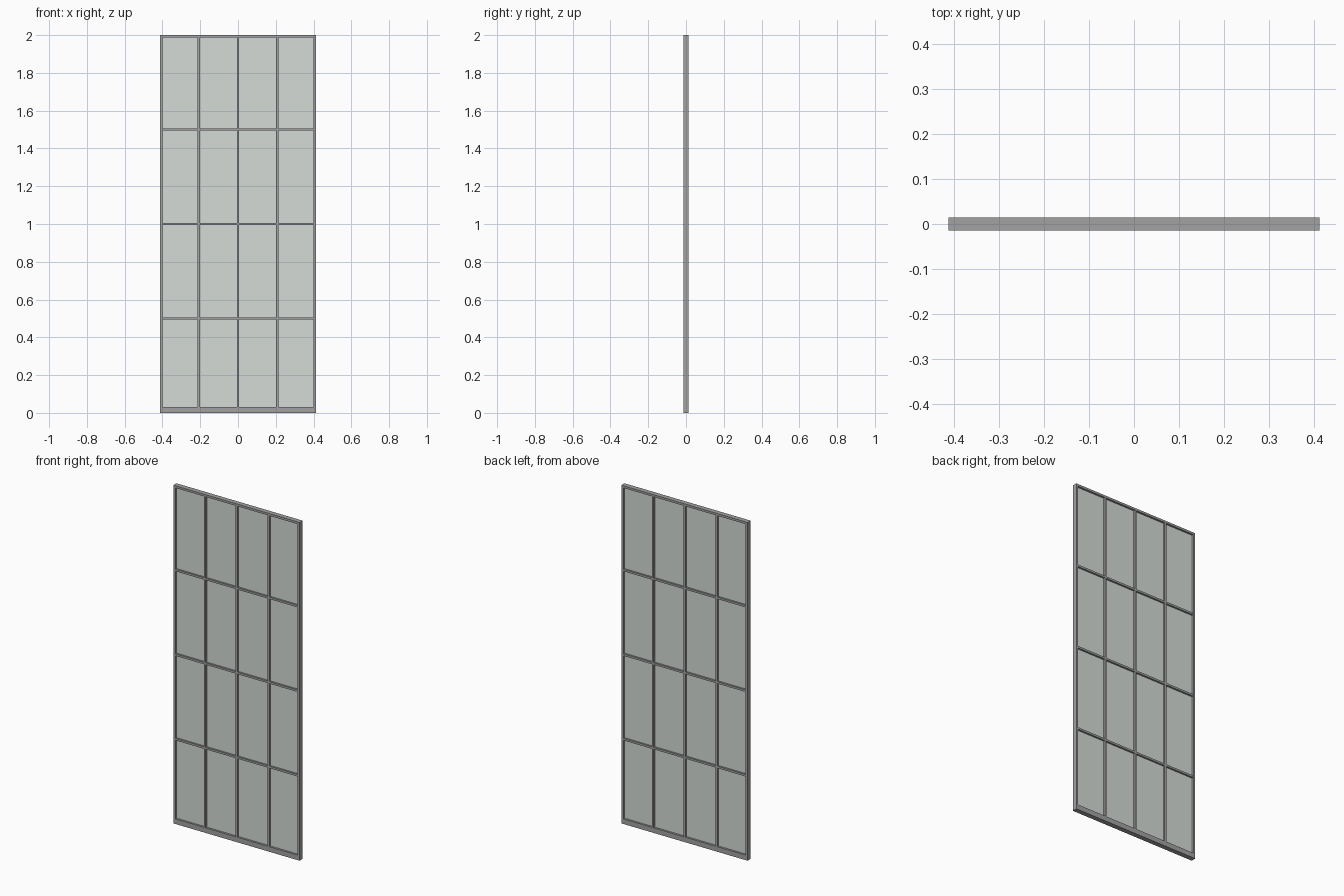
import bpy

if "Cube" in bpy.data.objects:
    bpy.data.objects.remove(bpy.data.objects["Cube"])

W, H, D = 0.826, 2.0, 0.029      # overall size
SIDE, TOP, BOTTOM, BAR = 0.013, 0.013, 0.03, 0.012

frame_mat = bpy.data.materials.new("frame_grey")
frame_mat.diffuse_color = (0.36, 0.36, 0.37, 1)
frame_mat.use_nodes = True
frame_mat.node_tree.nodes["Principled BSDF"].inputs["Base Color"].default_value = frame_mat.diffuse_color
glass_mat = bpy.data.materials.new("pale_glass")
glass_mat.diffuse_color = (0.66, 0.71, 0.67, 1)
glass_mat.use_nodes = True
glass_mat.node_tree.nodes["Principled BSDF"].inputs["Base Color"].default_value = glass_mat.diffuse_color


def box(name, x0, x1, z0, z1, depth, mat):
    bpy.ops.mesh.primitive_cube_add(size=1, location=((x0 + x1) / 2, 0, (z0 + z1) / 2))
    ob = bpy.context.object
    ob.name = name
    ob.scale = (x1 - x0, depth, z1 - z0)
    bpy.ops.object.transform_apply(location=False, rotation=False, scale=True)
    ob.data.materials.append(mat)
    return ob


# Outer frame
box("bottom_rail", -W / 2, W / 2, 0, BOTTOM, D, frame_mat)
box("top_rail", -W / 2, W / 2, H - TOP, H, D, frame_mat)
box("left_stile", -W / 2, -W / 2 + SIDE, BOTTOM, H - TOP, D, frame_mat)
box("right_stile", W / 2 - SIDE, W / 2, BOTTOM, H - TOP, D, frame_mat)

# Vertical glazing bars run full height, horizontal ones fit between them
xs = [-0.208, 0.0, 0.208]
for x in xs:
    box("vertical_bar", x - BAR / 2, x + BAR / 2, BOTTOM, H - TOP, D - 0.002, frame_mat)

left = [-W / 2 + SIDE] + [x + BAR / 2 for x in xs]
right = [x - BAR / 2 for x in xs] + [W / 2 - SIDE]
low = [BOTTOM] + [z + BAR / 2 for z in (0.5, 1.0, 1.5)]
high = [z - BAR / 2 for z in (0.5, 1.0, 1.5)] + [H - TOP]

for x0, x1 in zip(left, right):
    for z in (0.5, 1.0, 1.5):
        box("horizontal_bar", x0, x1, z - BAR / 2, z + BAR / 2, D - 0.002, frame_mat)
    # Recessed glass panes
    for z0, z1 in zip(low, high):
        box("glass_pane", x0, x1, z0, z1, 0.006, glass_mat)
